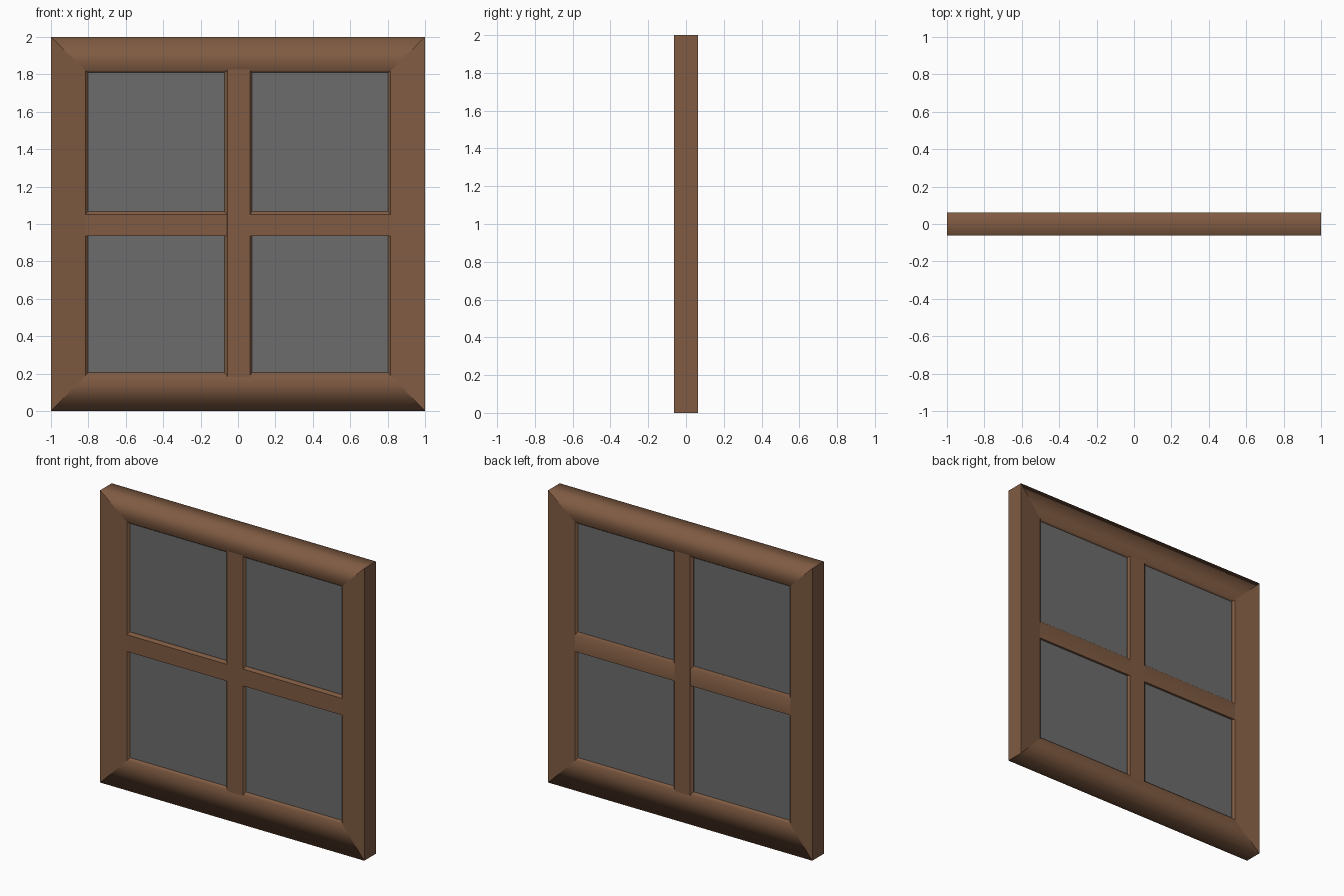
import bpy, bmesh

if "Cube" in bpy.data.objects:
    bpy.data.objects.remove(bpy.data.objects["Cube"])


def material(name, color):
    m = bpy.data.materials.new(name)
    m.diffuse_color = (*color, 1.0)
    m.use_nodes = True
    m.node_tree.nodes["Principled BSDF"].inputs["Base Color"].default_value = m.diffuse_color
    return m


wood = material("brown wood", (0.215, 0.105, 0.055))
glass = material("grey glass", (0.152, 0.152, 0.152))


def make(name, rings, mat, closed=False, smooth=None):
    """Skin equal-length rings of points; cap the ends, or join last to first."""
    bm = bmesh.new()
    vs = [[bm.verts.new(p) for p in r] for r in rings]
    n = len(rings[0])
    for i in range(len(vs) if closed else len(vs) - 1):
        a, b = vs[i], vs[(i + 1) % len(vs)]
        for k in range(n):
            j = (k + 1) % n
            bm.faces.new((a[k], a[j], b[j], b[k]))
    if not closed:
        bm.faces.new(vs[0])
        bm.faces.new(vs[-1])
    bmesh.ops.recalc_face_normals(bm, faces=bm.faces)
    if smooth:
        for f in bm.faces:
            f.smooth = smooth(f)
    me = bpy.data.meshes.new(name)
    bm.to_mesh(me)
    bm.free()
    me.materials.append(mat)
    ob = bpy.data.objects.new(name, me)
    bpy.context.collection.objects.link(ob)
    return ob


# Mitred outer frame: faces slope inward to a small lip around the glass
profile = [(1.0, 0.0, 2.0, -0.0625), (0.815, 0.19, 1.82, -0.035),
           (0.802, 0.207, 1.81, -0.022), (0.802, 0.207, 1.81, 0.022),
           (0.815, 0.19, 1.82, 0.035), (1.0, 0.0, 2.0, 0.0625)]
rings = [[(-x, y, z0), (x, y, z0), (x, y, z1), (-x, y, z1)]
         for x, z0, z1, y in profile]


def is_rail(f):
    # top and bottom rails are softly shaded, the upright stiles are flat
    return abs(f.calc_center_median().x) < 0.1


make("outer_frame", rings, wood, closed=True, smooth=is_rail)

# Vertical glazing bar
section = [(-0.057, -0.036), (0.063, -0.036), (0.075, -0.022), (0.075, 0.022),
           (0.063, 0.036), (-0.057, 0.036), (-0.073, 0.022), (-0.073, -0.022)]
make("vertical_bar", [[(x, y, z) for x, y in section] for z in (0.18, 1.83)], wood)

# Horizontal glazing bar, softly shaded on the back
section = [(0.935, -0.035), (1.05, -0.035), (1.068, -0.022), (1.068, 0.022),
           (1.05, 0.035), (0.935, 0.035)]
make("horizontal_bar", [[(x, y, z) for z, y in section] for x in (-0.825, 0.825)],
     wood, smooth=lambda f: f.normal.y > 0.5)

# Four glass panes, tucked into the frame and bars
for side, x0, x1 in (("left", -0.81, -0.06), ("right", 0.06, 0.81)):
    for level, z0, z1 in (("lower", 0.2, 0.945), ("upper", 1.055, 1.815)):
        make(f"{level}_{side}_pane",
             [[(x0, y, z0), (x1, y, z0), (x1, y, z1), (x0, y, z1)]
              for y in (-0.02, 0.02)], glass)
